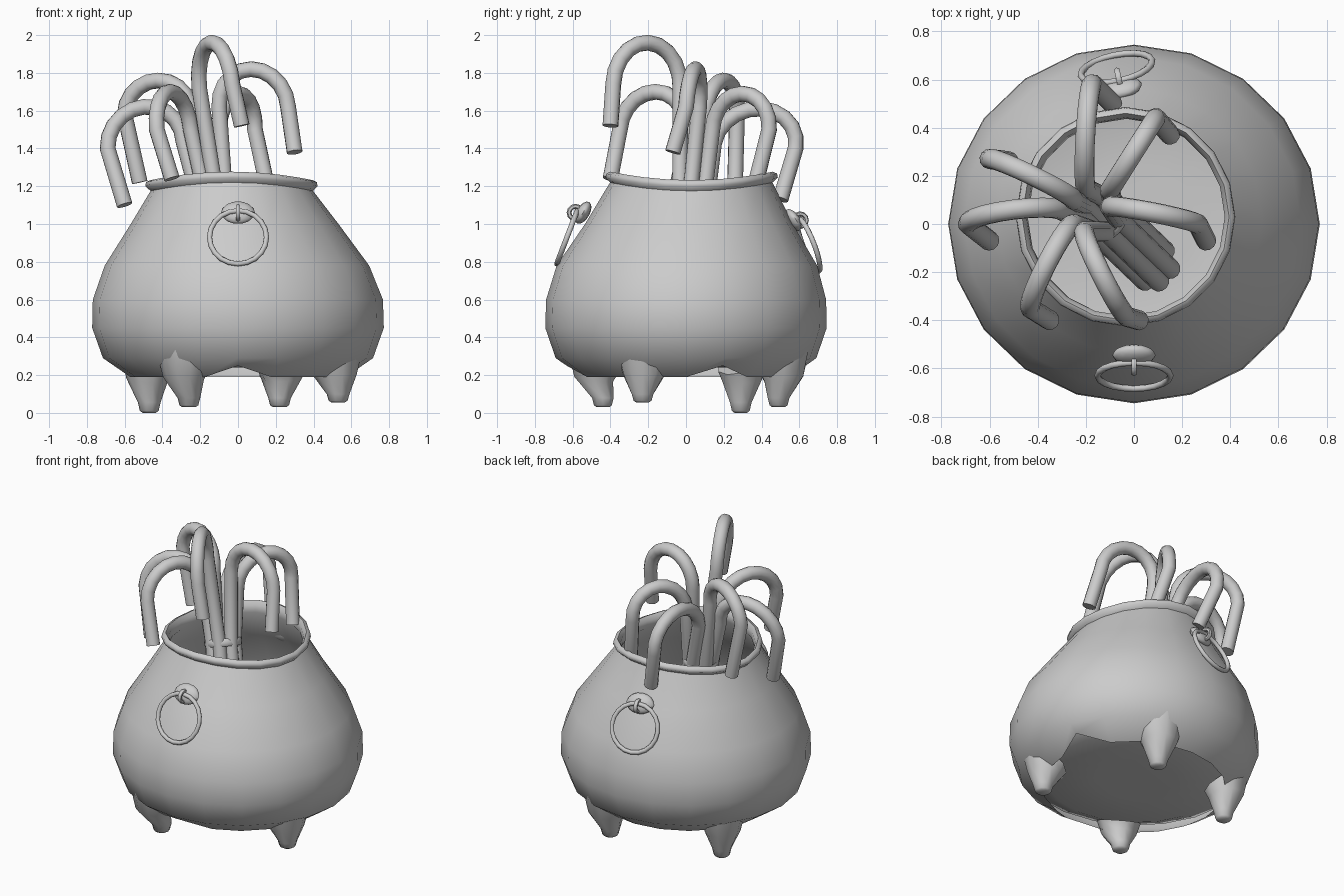
import bpy, bmesh
from math import sin, cos, pi, radians, atan2
from mathutils import Vector, Matrix

if "Cube" in bpy.data.objects:
    bpy.data.objects.remove(bpy.data.objects["Cube"])


def finish(bm, name, angle=60):
    bmesh.ops.recalc_face_normals(bm, faces=bm.faces)
    me = bpy.data.meshes.new(name)
    bm.to_mesh(me)
    bm.free()
    ob = bpy.data.objects.new(name, me)
    bpy.context.collection.objects.link(ob)
    bpy.ops.object.select_all(action='DESELECT')
    bpy.context.view_layer.objects.active = ob
    ob.select_set(True)
    bpy.ops.object.shade_smooth_by_angle(angle=radians(angle))
    return ob


def bridge(bm, rings):
    for a, b in zip(rings, rings[1:]):
        n = len(a)
        for i in range(n):
            j = (i + 1) % n
            bm.faces.new((a[i], a[j], b[j], b[i]))


def torus(bm, major, minor, mat, n=20, m=8):
    rings = []
    for i in range(n):
        a = 2 * pi * i / n
        ring = []
        for k in range(m):
            b = 2 * pi * k / m
            r = major + minor * cos(b)
            ring.append(bm.verts.new(mat @ Vector((r * cos(a), r * sin(a), minor * sin(b)))))
        rings.append(ring)
    bridge(bm, rings + rings[:1])


# Pot: outer wall, lip, inner wall and floor in one lathe
def pot():
    profile = [(.57, .19), (.715, .29), (.772, .45), (.768, .6), (.70, .78), (.55, 1.0),
               (.43, 1.175), (.456, 1.2), (.452, 1.222), (.43, 1.232), (.412, 1.205),
               (.41, 1.16), (.53, 1.0), (.68, .78), (.745, .6), (.75, .45),
               (.69, .31), (.55, .25), (.25, .24)]
    n = 20
    bm = bmesh.new()
    rings = []
    for p, (r, z) in enumerate(profile):
        k = min(max((z - .5) / .7, 0), 1) ** 2
        ring = []
        for i in range(n):
            a = 2 * pi * i / n
            rr, zz = r, z
            if z > 1.1:
                zz += .045 * sin(a) ** 2         # lip is higher front and back
            if p == 0 and i in (1, 15):
                rr, zz = .655, .25               # chipped notches in the bottom edge
            depth = .965 if z < .7 else .985 if z < .9 else 1
            ring.append(bm.verts.new((rr * cos(a) - .035 * k,
                                      rr * depth * sin(a) + .03 * k, zz)))
        rings.append(ring)
    bridge(bm, rings)
    c = bm.verts.new((0, 0, .24))
    for i in range(n):
        bm.faces.new((rings[-1][i], rings[-1][(i + 1) % n], c))
    finish(bm, "pot", 70)


# Tapered feet with slanted tops that tuck under the belly
def foot(i, x, y, z):
    bm = bmesh.new()
    rings = []
    out = Vector((x, y, 0)).normalized()
    tip = Vector((x, y, 0))
    for h, r, c, slant in ((.27, .135, .57, .5), (.17, .108, .568, .15),
                           (.055, .06, tip.length, 0), (.012, .05, tip.length, 0),
                           (0, .035, tip.length, 0)):
        ring = []
        for k in range(10):
            d = Vector((cos(2 * pi * k / 10), sin(2 * pi * k / 10), 0)) * r
            p = out * c + d
            p.z = z + h * (.27 - z) / .27 + slant * d.dot(out)
            ring.append(bm.verts.new(p))
        rings.append(ring)
    bridge(bm, rings)
    bm.faces.new(rings[0])
    bm.faces.new(rings[-1])
    finish(bm, f"foot_{i}", 50)


# Ring handle: boss on the wall, small loop, hanging ring
def handle(name, pos, turn):
    m = Matrix.Translation(pos) @ Matrix.Rotation(radians(turn), 4, 'Z')
    bm = bmesh.new()
    bmesh.ops.create_uvsphere(bm, u_segments=12, v_segments=8, radius=1,
                              matrix=m @ Matrix.Rotation(radians(-30), 4, 'X')
                              @ Matrix.Diagonal((.09, .035, .065, 1)))
    finish(bm, name + "_boss")
    bm = bmesh.new()
    torus(bm, .034, .013, m @ Matrix.Translation((0, -.04, 0)) @ Matrix.Rotation(pi / 2, 4, 'Y'), 12, 6)
    finish(bm, name + "_loop")
    bm = bmesh.new()
    torus(bm, .151, .014, m @ Matrix.Translation((0, -.085, -.13))
          @ Matrix.Rotation(radians(69), 4, 'X'))
    finish(bm, name + "_ring")


# Hooked stick: straight stem, half-ellipse bend, drooping end
WAIST = Vector((-.14, .04, 1.15))
BASE = Vector((.08, -.17, .42))


def stick(i, A, top, B, E):
    A, top, B, E = map(Vector, (A, top, B, E))
    d = E - WAIST
    a = atan2(d.y, d.x)
    slot = Vector((cos(a), sin(a), 0)) * .075
    mid = (A + B) / 2
    pts = [BASE + slot, WAIST + slot]
    for k in range(11):
        t = pi * k / 10
        pts.append(mid + (A - B) / 2 * cos(t) + (top - mid) * sin(t))
    pts.append(E)
    cu = bpy.data.curves.new(f"hooked_stick_{i}", 'CURVE')
    cu.dimensions = '3D'
    cu.bevel_depth = .042
    cu.bevel_resolution = 4
    cu.use_fill_caps = True
    sp = cu.splines.new('POLY')
    sp.points.add(len(pts) - 1)
    for p, v in zip(sp.points, pts):
        p.co = (*v, 1)
    ob = bpy.data.objects.new(f"hooked_stick_{i}", cu)
    bpy.context.collection.objects.link(ob)
    bpy.ops.object.select_all(action='DESELECT')
    bpy.context.view_layer.objects.active = ob
    ob.select_set(True)
    bpy.ops.object.convert(target='MESH')
    bpy.ops.object.shade_smooth_by_angle(angle=radians(50))


pot()
for i, f in enumerate([(-.26, -.44, .03), (.53, -.23, .055), (-.47, .29, 0), (.22, .49, .03)]):
    foot(i + 1, *f)
handle("front_handle", (0, -.545, 1.06), 0)
handle("back_handle", (-.055, .565, 1.02), 192)

sticks = [
    ((-.25, .0, 1.5), (-.36, -.16, 1.70), (-.43, -.35, 1.5), (-.35, -.40, 1.24)),
    ((-.205, -.03, 1.72), (-.14, -.2, 1.96), (-.03, -.385, 1.74), (.02, -.40, 1.52)),
    ((-.10, .07, 1.62), (.07, .05, 1.82), (.265, .0, 1.62), (.30, -.07, 1.38)),
    ((-.10, .14, 1.5), (.0, .3, 1.69), (.09, .44, 1.5), (.15, .37, 1.22)),
    ((-.2, .15, 1.43), (-.2, .4, 1.61), (-.17, .58, 1.4), (-.09, .5, 1.13)),
    ((-.25, .1, 1.58), (-.42, .2, 1.76), (-.6, .27, 1.58), (-.52, .26, 1.22)),
    ((-.29, .05, 1.44), (-.5, .06, 1.62), (-.69, .0, 1.40), (-.60, -.07, 1.1)),
]
for i, s in enumerate(sticks):
    stick(i + 1, *s)

# Flat tie around the bundle
bm = bmesh.new()
lean = (WAIST - BASE).to_track_quat('Z', 'Y').to_matrix().to_4x4()
torus(bm, .108, .008, Matrix.Translation(BASE.lerp(WAIST, 1.0)) @ lean @ Matrix.Diagonal((1, 1, 3, 1)))
finish(bm, "bundle_tie")
